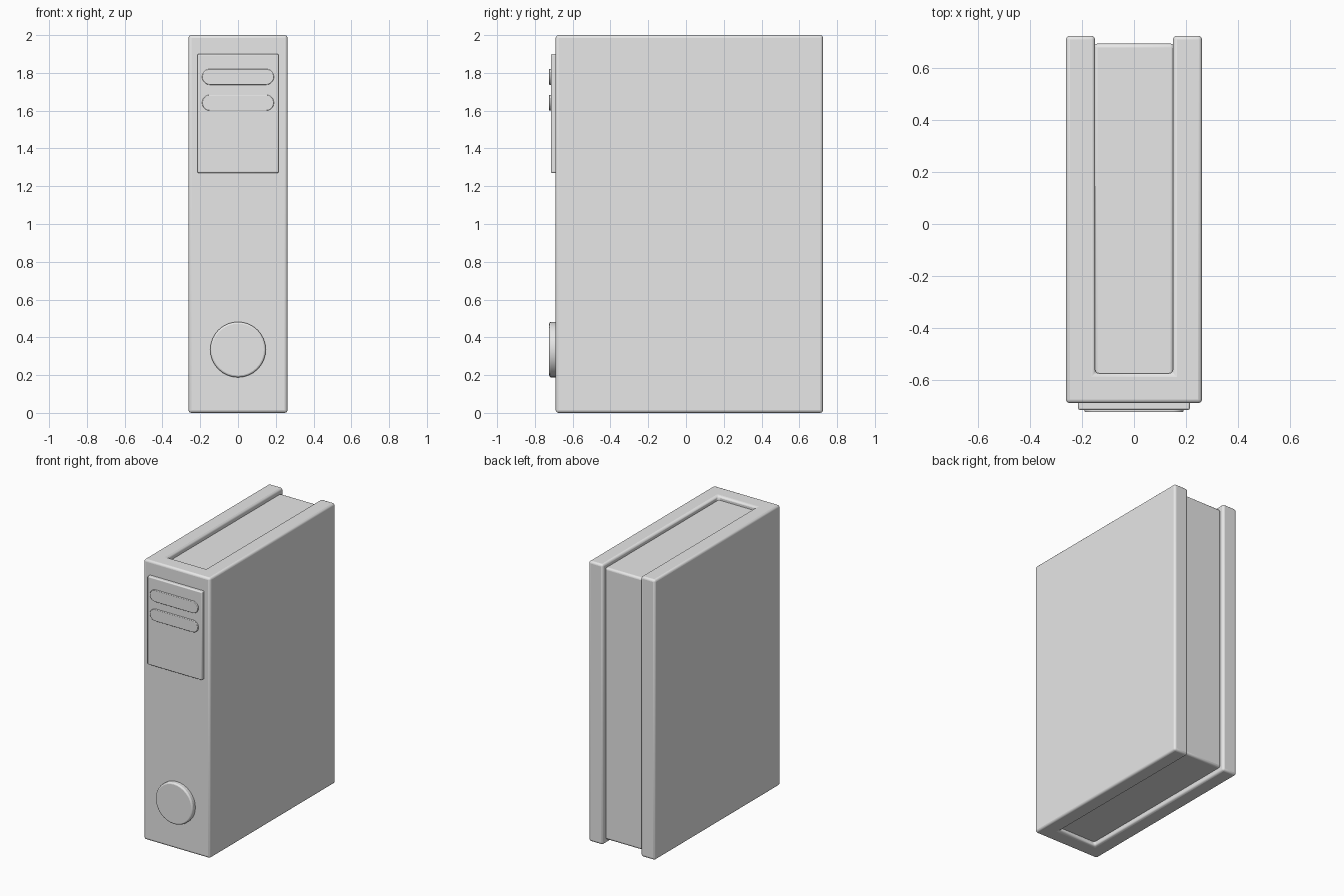
import bpy, bmesh, math
from mathutils import Vector

cube = bpy.data.objects.get("Cube")
if cube:
    bpy.data.objects.remove(cube, do_unlink=True)

grey = bpy.data.materials.new("plain grey")
grey.use_nodes = True
grey.diffuse_color = (0.8, 0.8, 0.8, 1)
grey.node_tree.nodes["Principled BSDF"].inputs["Base Color"].default_value = (0.8, 0.8, 0.8, 1)


def prism(name, outline, sweep, bevel, segments=3):
    """Sweep a closed 3D outline along a vector and round its edges."""
    bm = bmesh.new()
    face = bm.faces.new([bm.verts.new(p) for p in outline])
    swept = bmesh.ops.extrude_face_region(bm, geom=[face])["geom"]
    moved = [v for v in swept if isinstance(v, bmesh.types.BMVert)]
    bmesh.ops.translate(bm, verts=moved, vec=Vector(sweep))
    bmesh.ops.recalc_face_normals(bm, faces=bm.faces)
    mesh = bpy.data.meshes.new(name)
    bm.to_mesh(mesh)
    bm.free()
    mesh.materials.append(grey)
    obj = bpy.data.objects.new(name, mesh)
    bpy.context.collection.objects.link(obj)
    mod = obj.modifiers.new("rounded edges", "BEVEL")
    mod.width = bevel
    mod.segments = segments
    mod.limit_method = "ANGLE"
    mod.angle_limit = math.radians(40)
    bpy.ops.object.select_all(action="DESELECT")
    obj.select_set(True)
    bpy.context.view_layer.objects.active = obj
    bpy.ops.object.shade_smooth_by_angle(angle=math.radians(35))
    return obj


def rectangle(half, low, high, y):
    return [(-half, y, low), (half, y, low), (half, y, high), (-half, y, high)]


def pill(half, radius, z, y, steps=16):
    """Stadium outline in the spine plane; half equal to radius gives a circle."""
    points = []
    for side, start in ((1, -math.pi / 2), (-1, math.pi / 2)):
        for i in range(steps + (half > radius)):
            a = start + math.pi * i / steps
            points.append((side * (half - radius) + radius * math.cos(a), y,
                           z + radius * math.sin(a)))
    return points


SPINE, BACK, SIDE, INNER = -0.69, 0.725, 0.262, 0.15

# Cover: U-shaped section of two boards and a spine
section = [(-SIDE, SPINE), (SIDE, SPINE), (SIDE, BACK), (INNER, BACK),
           (INNER, -0.575), (-INNER, -0.575), (-INNER, BACK), (-SIDE, BACK)]
prism("cover", [(x, y, 0) for x, y in section], (0, 0, 2), 0.015)

# Page block, set back from the cover edges
prism("page_block", rectangle(INNER + 0.005, 0.03, 1.97, -0.59), (0, 1.285, 0), 0.015)

# Spine label with two raised bars
prism("spine_label", rectangle(0.215, 1.27, 1.90, SPINE + 0.01), (0, -0.036, 0), 0.007)
for name, z in (("upper_label_bar", 1.779), ("lower_label_bar", 1.642)):
    prism(name, pill(0.19, 0.042, z, -0.71), (0, -0.015, 0), 0.003, 2)

# Round finger button near the foot of the spine
prism("finger_button", pill(0.147, 0.147, 0.335, SPINE + 0.01), (0, -0.044, 0), 0.01)
